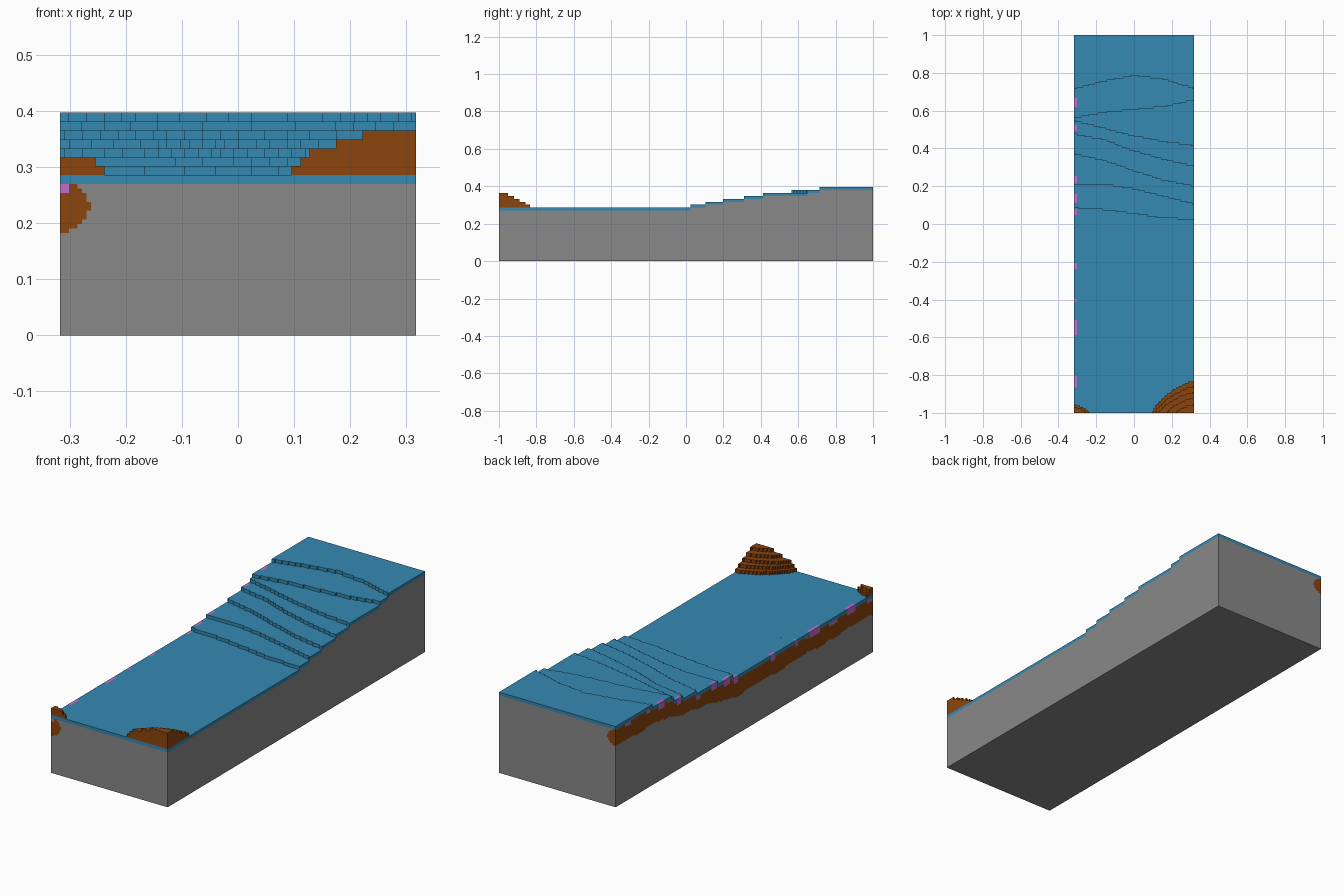
import bpy, bmesh, math
from itertools import groupby

if "Cube" in bpy.data.objects:
    bpy.data.objects.remove(bpy.data.objects["Cube"])

V = 1 / 126                 # block size
NX, NY = 80, 252            # blocks across and along
SEA = 36                    # height of the low flat area, in blocks


def material(name, rgb):
    m = bpy.data.materials.new(name)
    lin = [((c / 255 + 0.055) / 1.055) ** 2.4 for c in rgb]
    m.diffuse_color = (*lin, 1)
    m.use_nodes = True
    m.node_tree.nodes["Principled BSDF"].inputs["Base Color"].default_value = m.diffuse_color
    return m


MATS = {
    "stone_base": material("grey stone", (137, 137, 137)),
    "blue_surface": material("blue", (53, 137, 178)),
    "brown_earth": material("brown", (139, 69, 14)),
    "pink_patches": material("pink", (190, 112, 205)),
}

# Terrace edges: y at five evenly spaced x positions, lowest step first
STEPS = [
    (.085, .075, .055, .03, .025),
    (.21, .21, .185, .145, .105),
    (.37, .335, .28, .23, .2),
    (.475, .445, .385, .34, .305),
    (.545, .505, .465, .435, .415),
    (.56, .59, .605, .62, .655),
    (.715, .755, .785, .765, .715),
]
# Hills in the front corners: (side, [(x radius, y radius) per layer])
HILLS = [
    (1, [(.222, .17), (.206, .14), (.19, .108), (.142, .08), (.095, .045)]),
    (-1, [(.08, .045), (.065, .03)]),
]
# Pink patches on the left edge: (y start, y end, reaches the top)
PATCHES = [(-1, -.95, 0), (-.865, -.8, 1), (-.72, -.66, 0), (-.59, -.51, 1),
           (-.415, -.395, 1), (-.235, -.21, 1), (.045, .08, 1), (.11, .155, 1),
           (.215, .255, 1), (.34, .38, 0), (.495, .52, 1), (.62, .665, 1),
           (.73, .76, 0), (.88, .93, 0)]


def centre(i, j):
    return (i + .5 - NX / 2) * V, (j + .5 - NY / 2) * V


def ground(i, j):
    x, y = centre(i, j)
    t = (x + .3175) / .635 * 4
    k = min(int(t), 3)
    return SEA + 2 * sum(y > s[k] + (s[k + 1] - s[k]) * (t - k) for s in STEPS)


def hill(i, j):
    x, y = centre(i, j)
    h = 0
    for side, layers in HILLS:
        dx, dy = .3175 - side * x, y + 1
        h += 2 * sum((dx / a) ** 1.4 + (dy / b) ** 1.4 < 1 for a, b in layers)
    return h


GROUND = [[ground(i, j) for j in range(NY)] for i in range(NX)]
TOP = [[GROUND[i][j] + hill(i, j) for j in range(NY)] for i in range(NX)]


def colour(i, j, k):
    """Which part the block at i, j, k belongs to."""
    g = GROUND[i][j]
    x, y = centre(i, j)
    if k >= g:
        return "brown_earth"
    if i < 2 and k >= g - 4:
        for a, b, top in PATCHES:
            if a <= y <= b and (top or k < g - 2):
                return "pink_patches"
    if k >= g - 2:
        return "blue_surface"
    # rounded brown seam that follows the slope along the left side
    slope = .286 + .112 * min(max((y - .05) / .65, 0), 1)
    wave = .004 * math.sin(y * 17) + .003 * math.sin(y * 41)
    dz = ((k + .5) * V - slope + .056) / (.042 + wave)
    dx = (x + .3175) / (.049 + wave)
    return "brown_earth" if dx * dx + dz * dz < 1 else "stone_base"


MESHES = {name: bmesh.new() for name in MATS}


def quad(part, *pts):
    bm = MESHES[part]
    bm.faces.new([bm.verts.new(((x - NX / 2) * V, (y - NY / 2) * V, z * V))
                  for x, y, z in pts])


# Top faces, joined into strips along y
for i in range(NX):
    def key(j):
        return TOP[i][j], colour(i, j, TOP[i][j] - 1)
    for (h, part), run in groupby(range(NY), key):
        run = list(run)
        a, b = run[0], run[-1] + 1
        quad(part, (i, a, h), (i + 1, a, h), (i + 1, b, h), (i, b, h))

# Side faces wherever a neighbour is lower, joined by colour
SIDES = {(1, 0): ((1, 0), (1, 1)), (-1, 0): ((0, 1), (0, 0)),
         (0, 1): ((1, 1), (0, 1)), (0, -1): ((0, 0), (1, 0))}
for i in range(NX):
    for j in range(NY):
        for (dx, dy), (p, q) in SIDES.items():
            ni, nj = i + dx, j + dy
            inside = 0 <= ni < NX and 0 <= nj < NY
            low = TOP[ni][nj] if inside else 0
            for part, run in groupby(range(low, TOP[i][j]),
                                     lambda k: colour(i, j, k)):
                run = list(run)
                a, b = run[0], run[-1] + 1
                p1, q1 = (i + p[0], j + p[1]), (i + q[0], j + q[1])
                quad(part, (*p1, a), (*q1, a), (*q1, b), (*p1, b))

# Flat underside
quad("stone_base", (0, 0, 0), (0, NY, 0), (NX, NY, 0), (NX, 0, 0))

for name, bm in MESHES.items():
    bmesh.ops.remove_doubles(bm, verts=bm.verts, dist=V / 10)
    mesh = bpy.data.meshes.new(name)
    bm.to_mesh(mesh)
    bm.free()
    mesh.materials.append(MATS[name])
    bpy.context.collection.objects.link(bpy.data.objects.new(name, mesh))
